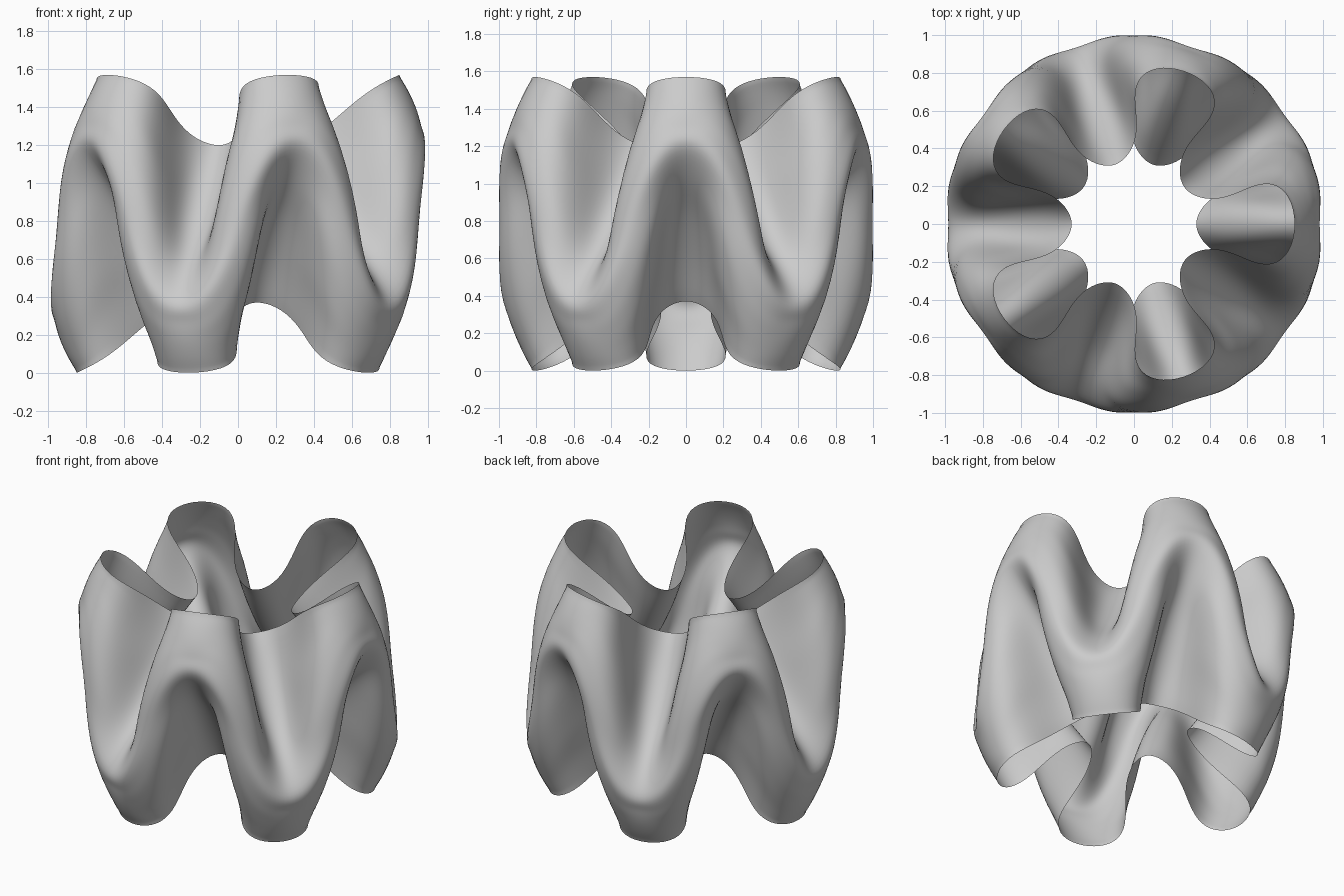
import bpy, bmesh, math

if "Cube" in bpy.data.objects:
    bpy.data.objects.remove(bpy.data.objects["Cube"])

N = 5            # five upper lobes and five lower lobes
MID = 0.785      # mid height of the ring
# Control rows from top rim down to the zigzag ridge.
# Columns run from an upper lobe (0 deg) to a valley (36 deg): (angle, radius, height above mid)
ROWS = [
    [(0, .85, .785), (13.5, .80, .75), (17.3, .63, .63), (18, .43, .475), (36, .33, .415)],
    [(0, .90, .70), (13, .85, .67), (20, .73, .46), (22.5, .54, .29), (36, .50, .17)],
    [(0, .94, .61), (12.5, .91, .57), (23, .84, .28), (26, .69, .10), (36, .68, -.06)],
    [(0, .965, .52), (11.5, .965, .46), (23.3, .95, .07), (29, .88, -.15), (36, .87, -.26)],
    [(0, .98, .42), (9.5, 1.0, .31), (18, 1.0, 0), (26.5, 1.0, -.31), (36, .98, -.42)],
]
# The lower half is the upper half turned over about the 18 degree axis
FULL = ROWS + [[(36 - a, r, -z) for a, r, z in reversed(row)] for row in reversed(ROWS[:-1])]


def cosine_fit(v):
    """Even periodic curve through five samples."""
    m = len(v) - 1
    out = []
    for k in range(m + 1):
        s = sum(v[j] * math.cos(math.pi * j * k / m) * (0.5 if j in (0, m) else 1) for j in range(m + 1))
        out.append(s * 2 / m * (0.5 if k in (0, m) else 1))
    return lambda p: sum(c * math.cos(k * p) for k, c in enumerate(out))


def sine_fit(v):
    """Odd periodic curve through five samples."""
    m = len(v) - 1
    out = [2 / m * sum(v[j] * math.sin(math.pi * j * k / m) for j in range(1, m)) for k in range(1, m)]
    return lambda p: sum(c * math.sin((k + 1) * p) for k, c in enumerate(out))


def catmull(pts, steps):
    """Smooth curve through a list of points."""
    ext = [2 * pts[0] - pts[1]] + pts + [2 * pts[-1] - pts[-2]]
    res = []
    for i in range(len(pts) - 1):
        a, b, c, d = ext[i:i + 4]
        for q in range(steps):
            t = q / steps
            res.append(0.5 * (2 * b + (c - a) * t + (2 * a - 5 * b + 4 * c - d) * t * t
                              + (3 * b - a - 3 * c + d) * t ** 3))
    return res + [pts[-1]]


from mathutils import Vector

fits = []
for row in FULL:
    fits.append((sine_fit([a - 9 * j for j, (a, r, z) in enumerate(row)]),
                 cosine_fit([r for a, r, z in row]), cosine_fit([z for a, r, z in row])))

# Ruffled ring: one open sheet between the two meandering rims
SEG = 48 * N
bm = bmesh.new()
grid = []
for i in range(SEG):
    s = 2 * math.pi * i / SEG
    p = N * s
    pts = []
    for fa, fr, fz in fits:
        ang, r = s + math.radians(fa(p)), fr(p)
        pts.append(Vector((r * math.cos(ang), r * math.sin(ang), fz(p) + MID)))
    grid.append([bm.verts.new(v) for v in catmull(pts, 6)])
for i in range(SEG):
    a, b = grid[i], grid[(i + 1) % SEG]
    for j in range(len(a) - 1):
        bm.faces.new((a[j], a[j + 1], b[j + 1], b[j]))
# Even out the sheet while keeping the rims fixed
inner = [v for v in bm.verts if not v.is_boundary]
for _ in range(4):
    bmesh.ops.smooth_vert(bm, verts=inner, factor=0.5, use_axis_x=True, use_axis_y=True, use_axis_z=True)
bmesh.ops.recalc_face_normals(bm, faces=bm.faces)
for f in bm.faces:
    f.smooth = True
me = bpy.data.meshes.new("ruffled_ring")
bm.to_mesh(me)
bm.free()
bpy.context.collection.objects.link(bpy.data.objects.new("ruffled_ring", me))
